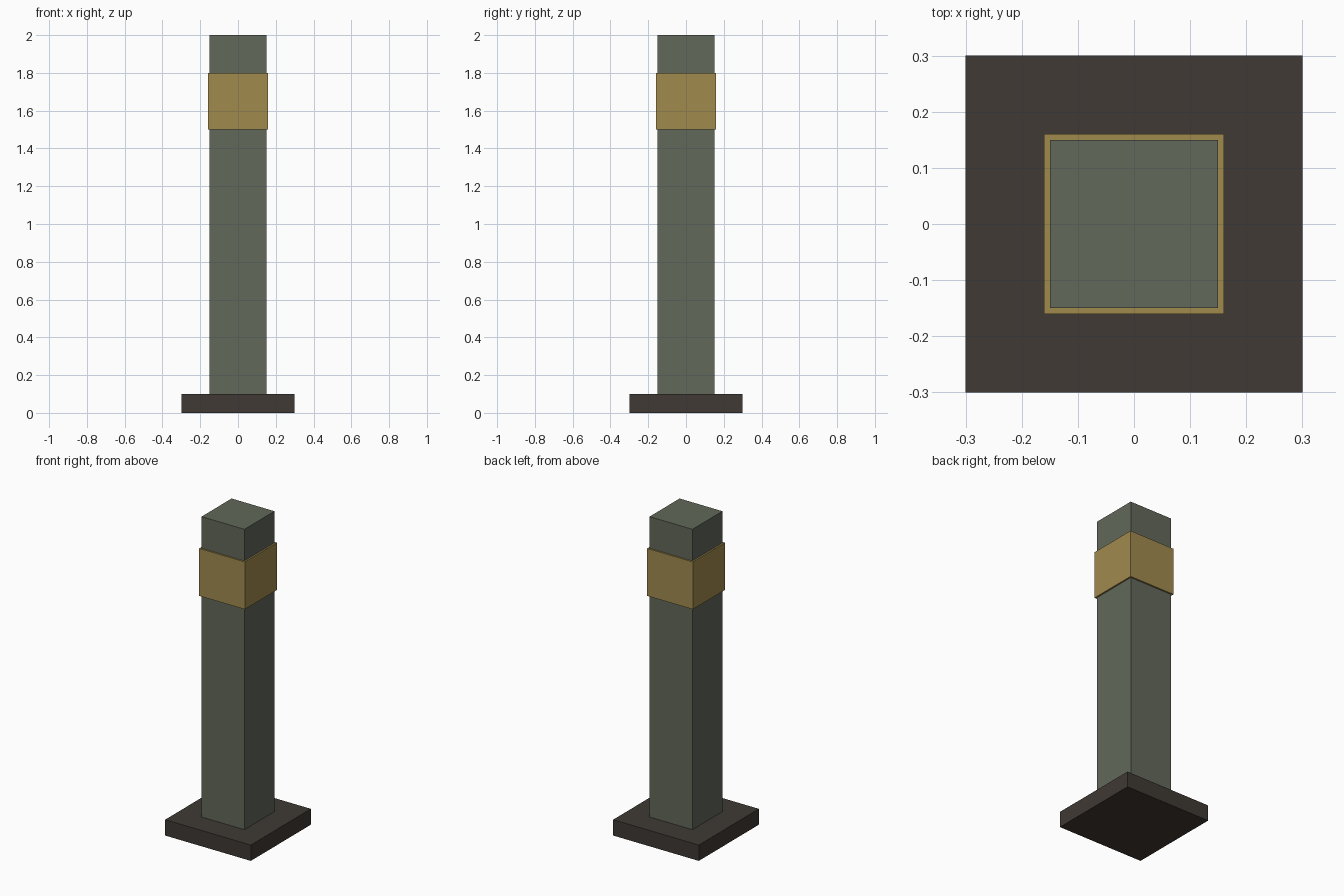
import bpy

if "Cube" in bpy.data.objects:
    bpy.data.objects.remove(bpy.data.objects["Cube"])


def material(name, rgb):
    mat = bpy.data.materials.new(name)
    mat.diffuse_color = (*rgb, 1.0)
    mat.use_nodes = True
    mat.node_tree.nodes["Principled BSDF"].inputs["Base Color"].default_value = mat.diffuse_color
    return mat


def block(name, width, z_low, z_high, mat):
    """Square block centred on the z axis between two heights."""
    bpy.ops.mesh.primitive_cube_add(size=1, location=(0, 0, (z_low + z_high) / 2))
    obj = bpy.context.object
    obj.name = name
    obj.scale = (width, width, z_high - z_low)
    bpy.ops.object.transform_apply(location=False, rotation=False, scale=True)
    obj.data.materials.append(mat)
    return obj


dark_stone = material("dark_stone", (0.050, 0.041, 0.034))
grey_green = material("grey_green", (0.122, 0.138, 0.102))
dull_gold = material("dull_gold", (0.352, 0.254, 0.076))

# Base slab, square post and the band wrapped round its upper part
block("base_slab", 0.60, 0.0, 0.10, dark_stone)
block("post", 0.30, 0.10, 2.0, grey_green)
block("band", 0.32, 1.50, 1.80, dull_gold)
